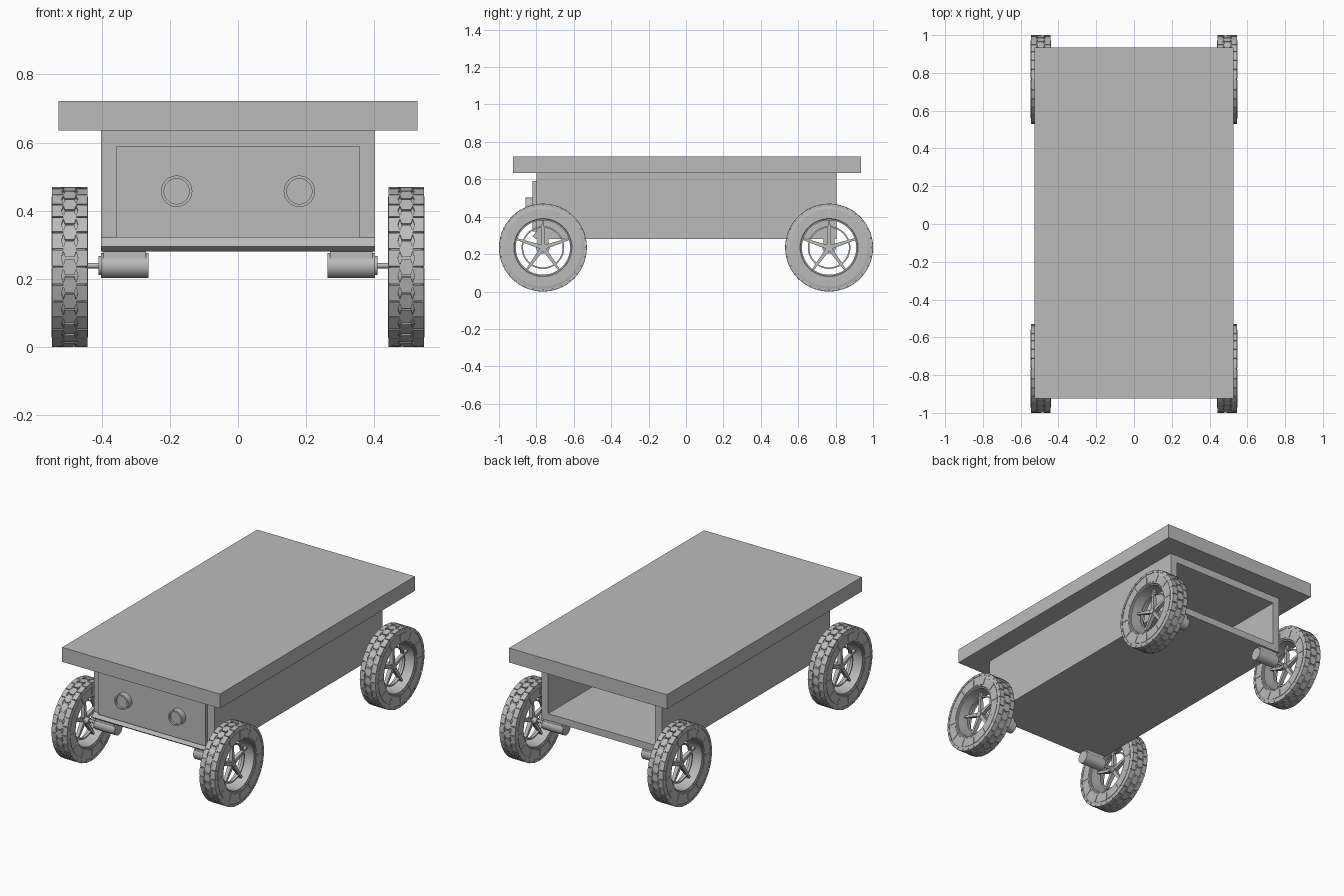
import bpy, bmesh
from math import sin, cos, pi
from mathutils import Vector

cube = bpy.data.objects.get("Cube")
if cube:
    bpy.data.objects.remove(cube, do_unlink=True)

grey = bpy.data.materials.new("plain grey")
grey.use_nodes = True
colour = (0.5, 0.5, 0.5, 1)
grey.diffuse_color = colour
grey.node_tree.nodes["Principled BSDF"].inputs["Base Color"].default_value = colour


def finish(name, bm, smooth=False):
    bmesh.ops.recalc_face_normals(bm, faces=bm.faces)
    mesh = bpy.data.meshes.new(name)
    bm.to_mesh(mesh)
    bm.free()
    mesh.materials.append(grey)
    obj = bpy.data.objects.new(name, mesh)
    bpy.context.collection.objects.link(obj)
    if smooth:
        bpy.ops.object.select_all(action='DESELECT')
        obj.select_set(True)
        bpy.context.view_layer.objects.active = obj
        bpy.ops.object.shade_smooth_by_angle(angle=0.6)
    return obj


def join_rings(bm, rings):
    """Skin a closed loop of closed profiles."""
    rows = [[bm.verts.new(p) for p in ring] for ring in rings]
    for a, b in zip(rows, rows[1:] + rows[:1]):
        for i in range(len(a)):
            j = (i + 1) % len(a)
            bm.faces.new((a[i], a[j], b[j], b[i]))


def polar(x, r, a):
    return Vector((x, r * sin(a), r * cos(a)))


def lathe(bm, profile, seg):
    """Revolve a closed (x, radius) profile round the x axis."""
    join_rings(bm, [[polar(x, r, 2 * pi * k / seg) for x, r in profile] for k in range(seg)])


def solid(bm, bottom, top):
    """Close two matching outlines into a solid."""
    a = [bm.verts.new(p) for p in bottom]
    b = [bm.verts.new(p) for p in top]
    bm.faces.new(a)
    bm.faces.new(b)
    for i in range(len(a)):
        j = (i + 1) % len(a)
        bm.faces.new((a[i], a[j], b[j], b[i]))


def prism(name, outline, half):
    """Extrude a (y, z) outline across x."""
    bm = bmesh.new()
    solid(bm, [(-half, y, z) for y, z in outline], [(half, y, z) for y, z in outline])
    return finish(name, bm)


def slab(name, half, y0, y1, z0, z1):
    return prism(name, [(y0, z0), (y1, z0), (y1, z1), (y0, z1)], half)


def disc(bm, x0, x1, r, seg=32):
    ring = [2 * pi * k / seg for k in range(seg)]
    solid(bm, [polar(x0, r, a) for a in ring], [polar(x1, r, a) for a in ring])


# Deck, hollow body open at the back, and front lip
slab("top_deck", 0.527, -0.925, 0.935, 0.635, 0.722)
bm = bmesh.new()
front, back = -0.8, 0.805
corners = [((-0.402, 0.28), (-0.357, 0.322)), ((0.402, 0.28), (0.357, 0.322)),
           ((0.402, 0.635), (0.357, 0.59)), ((-0.402, 0.635), (-0.357, 0.59))]
join_rings(bm, [[(o[0], front, o[1]), (o[0], back, o[1]),
                 (i[0], back, i[1]), (i[0], front, i[1])] for o, i in corners])
finish("body_shell", bm)
prism("front_lip", [(front, 0.322), (-0.82, 0.295), (front, 0.28)], 0.402)

# Front panel with two sensor tubes
slab("front_panel", 0.357, -0.82, -0.79, 0.322, 0.59)
for side, sx in (("left", 1), ("right", -1)):
    bm = bmesh.new()
    lathe(bm, [(-0.01, 0.046), (0.037, 0.046), (0.037, 0.037), (-0.01, 0.037)], 40)
    disc(bm, -0.01, 0.025, 0.038, 40)
    tube = finish(side + "_sensor", bm, True)
    tube.rotation_euler.z = -pi / 2
    tube.location = (sx * 0.18, -0.82, 0.457)


def make_wheel():
    bm = bmesh.new()
    # Tyre carcass and rim
    lathe(bm, [(-0.047, 0.145), (-0.047, 0.152), (-0.051, 0.155), (-0.051, 0.217), (-0.046, 0.228),
               (0.046, 0.228), (0.051, 0.217), (0.051, 0.155), (0.047, 0.152), (0.047, 0.145)], 84)
    # Tread blocks: a staggered centre row between two shoulder rows
    count = 28
    pitch = 2 * pi / count
    centre = [(-0.021, 0), (-0.014, 0.44), (0.014, 0.44), (0.021, 0), (0.014, -0.44), (-0.014, -0.44)]
    shoulder = [(0.018, 0.46), (0.0535, 0.46), (0.0535, -0.46), (0.018, -0.46), (0.025, 0)]
    mirrored = [(-x, t) for x, t in shoulder]
    for k in range(count):
        for outline, shift in ((centre, 0), (shoulder, 0.5), (mirrored, 0.5)):
            spots = [(x, (k + shift + t) * pitch) for x, t in outline]
            solid(bm, [polar(x * 0.98, 0.22, a) for x, a in spots],
                  [polar(x * 0.97, 0.235, a) for x, a in spots])
    # Sidewall pads parted by radial grooves
    pads, steps = 12, 6
    for k in range(pads):
        arc = [2 * pi * (k + 0.02 + 0.96 * s / steps) / pads for s in range(steps + 1)]
        spots = [(0.163, a) for a in arc] + [(0.207, a) for a in reversed(arc)]
        for s in (1, -1):
            solid(bm, [polar(s * 0.05, r, a) for r, a in spots],
                  [polar(s * 0.0535, r, a) for r, a in spots])
    # Hub, inner ring and five tapered spokes
    disc(bm, -0.04, 0.018, 0.018, 24)
    lathe(bm, [(-0.008, 0.106), (0.008, 0.106), (0.008, 0.114), (-0.008, 0.114)], 60)
    for k in range(5):
        a = 2 * pi * k / 5
        out, side = polar(0, 1, a), polar(0, 1, a + pi / 2)
        ends = []
        for r, w, d in ((0.005, 0.012, 0.013), (0.15, 0.005, 0.008)):
            ends.append([out * r + side * w * u + Vector((d * v, 0, 0))
                         for u, v in ((-1, -1), (1, -1), (1, 1), (-1, 1))])
        solid(bm, *ends)
    return finish("wheel", bm, True)


def make_motor():
    bm = bmesh.new()
    disc(bm, 0.262, 0.402, 0.037)
    disc(bm, 0.402, 0.409, 0.028)
    disc(bm, 0.409, 0.48, 0.008, 16)
    # Mounting pad against the floor
    pad = [(-0.03, 0), (0.03, 0), (0.03, 0.043), (-0.03, 0.043)]
    solid(bm, [(0.27, y, z) for y, z in pad], [(0.395, y, z) for y, z in pad])
    return finish("motor", bm, True)


# Four wheels and motors, the right-hand ones turned about
wheel, motor = make_wheel(), make_motor()
for end, y in (("front", -0.765), ("back", 0.765)):
    for side, sx in (("left", 1), ("right", -1)):
        for part, x, z in ((wheel, sx * 0.4935, 0.235), (motor, 0, 0.239)):
            copy = part.copy()
            copy.name = f"{end}_{side}_{part.name}"
            copy.location = (x, y, z)
            copy.rotation_euler.z = 0 if sx > 0 else pi
            bpy.context.collection.objects.link(copy)
for part in (wheel, motor):
    bpy.data.objects.remove(part, do_unlink=True)
